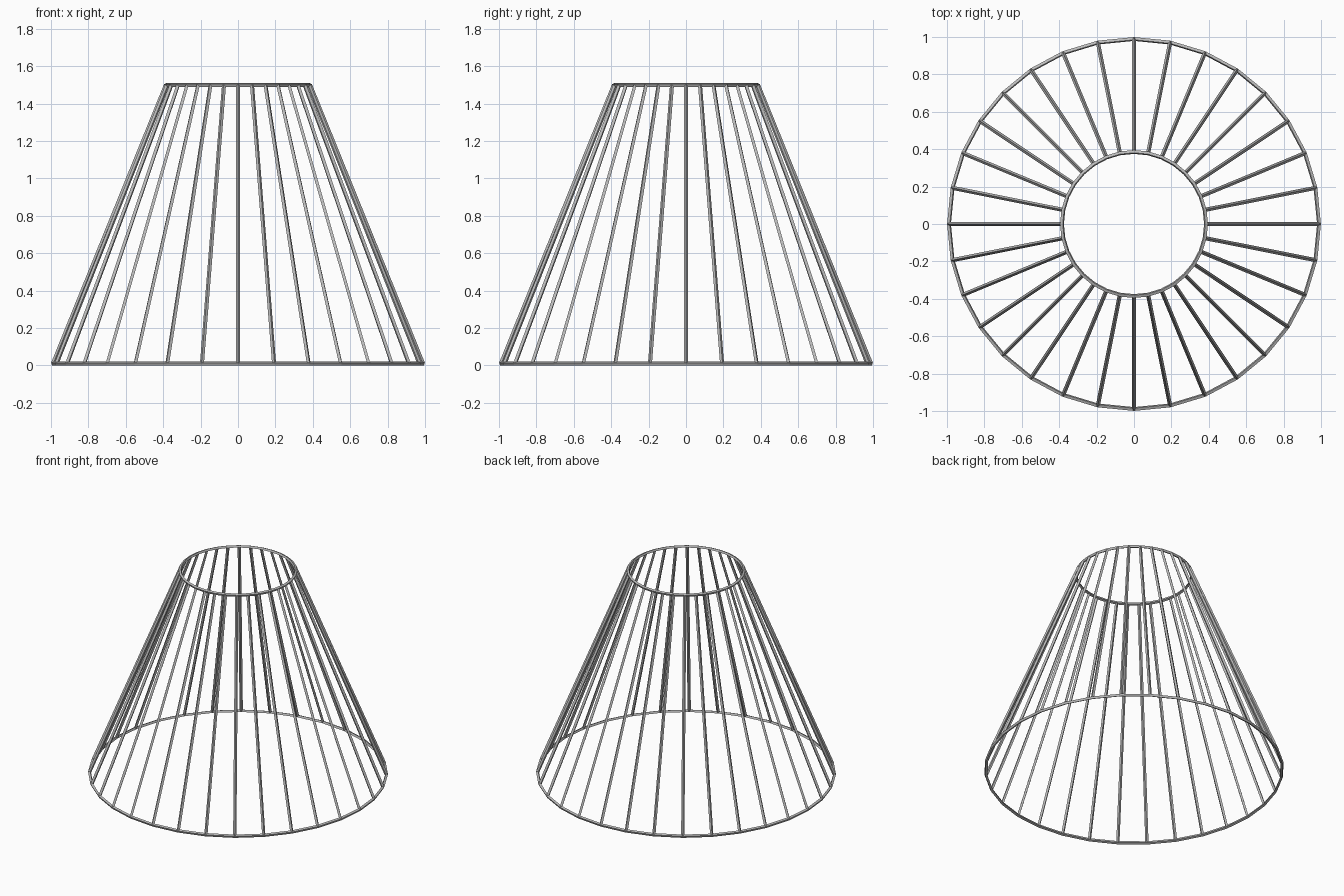
import bpy
import bmesh
from mathutils import Matrix

if "Cube" in bpy.data.objects:
    bpy.data.objects.remove(bpy.data.objects["Cube"])

# Overall dimensions of the tapered cage
SIDES = 32
R_BOTTOM, R_TOP = 0.989, 0.385
Z_BOTTOM, Z_TOP = 0.01, 1.50
BAR = 0.022

# Single flat colour
grey = bpy.data.materials.new("mid_grey")
grey.diffuse_color = (0.5, 0.5, 0.5, 1.0)
grey.use_nodes = True
grey.node_tree.nodes["Principled BSDF"].inputs["Base Color"].default_value = grey.diffuse_color

# Open truncated cone: its edges become the bars and the two rings
bm = bmesh.new()
bmesh.ops.create_cone(
    bm, cap_ends=False, segments=SIDES,
    radius1=R_BOTTOM, radius2=R_TOP, depth=Z_TOP - Z_BOTTOM,
    matrix=Matrix.Translation((0, 0, (Z_TOP + Z_BOTTOM) / 2)))
bmesh.ops.recalc_face_normals(bm, faces=bm.faces)
mesh = bpy.data.meshes.new("lampshade_frame")
bm.to_mesh(mesh)
bm.free()
mesh.materials.append(grey)
frame = bpy.data.objects.new("lampshade_frame", mesh)
bpy.context.collection.objects.link(frame)

# Diamond-section bars along every edge, including the open rims
wire = frame.modifiers.new("bars", 'WIREFRAME')
wire.thickness = BAR
wire.offset = 0.0
wire.use_boundary = True
wire.use_replace = True
wire.use_even_offset = True
wire.use_relative_offset = False
